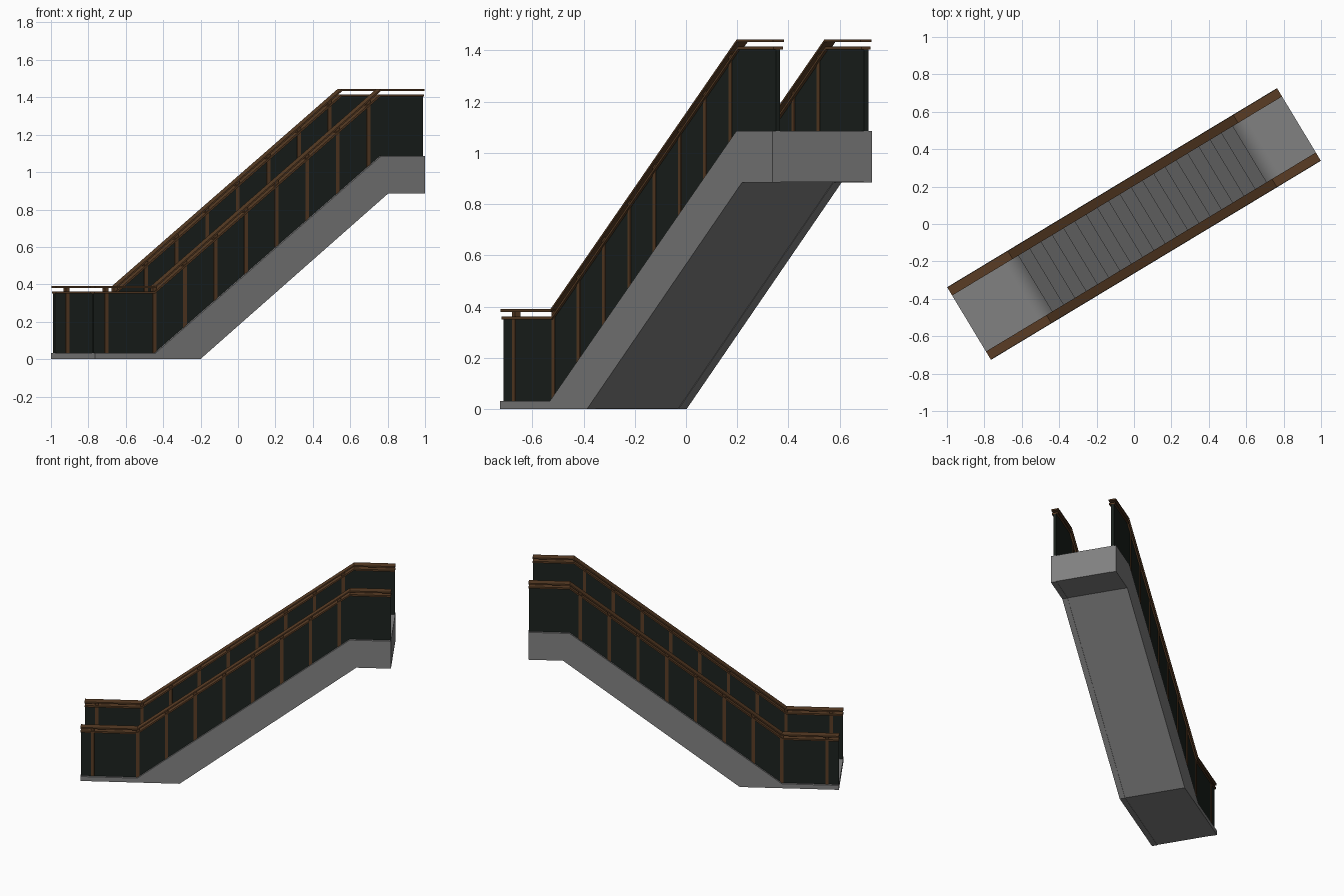
import bpy, bmesh, math
from mathutils import Matrix

if "Cube" in bpy.data.objects:
    bpy.data.objects.remove(bpy.data.objects["Cube"])

ROT = Matrix.Rotation(math.radians(31.1), 4, 'Z')
END, U0, U1 = 1.03, -0.652, 0.756      # half length, lower and upper kink
Z0, Z1 = 0.032, 1.085                  # landing heights
SLOPE = (Z1 - Z0) / (U1 - U0)


def material(name, rgb):
    m = bpy.data.materials.new(name)
    m.diffuse_color = (*rgb, 1)
    m.use_nodes = True
    m.node_tree.nodes["Principled BSDF"].inputs["Base Color"].default_value = m.diffuse_color
    return m


BROWN = material("brown_metal", (0.100, 0.046, 0.018))
GLASS = material("dark_glass", (0.011, 0.016, 0.013))
GREY = material("dark_grey", (0.22, 0.22, 0.22))


def top(u):
    """Height of the landing / incline line at u."""
    return Z0 + SLOPE * (min(max(u, U0), U1) - U0)


def band(lo, hi, end=END):
    """Profile that follows the incline between two height offsets."""
    us = [-end, U0, U1, end]
    return [(u, top(u) + lo) for u in us] + [(u, top(u) + hi) for u in reversed(us)]


def prism(name, profiles, v0, v1, mat, smooth=()):
    """Extrude side profiles (u, z) across the width, then turn to the diagonal."""
    bm = bmesh.new()
    for prof in profiles:
        a = [bm.verts.new((u, v0, z)) for u, z in prof]
        b = [bm.verts.new((u, v1, z)) for u, z in prof]
        bm.faces.new(a)
        bm.faces.new(b[::-1])
        n = len(prof)
        for i in range(n):
            j = (i + 1) % n
            f = bm.faces.new((a[j], a[i], b[i], b[j]))
            f.smooth = i in smooth
    bmesh.ops.recalc_face_normals(bm, faces=bm.faces)
    bm.transform(ROT)
    me = bpy.data.meshes.new(name)
    bm.to_mesh(me)
    bm.free()
    me.materials.append(mat)
    ob = bpy.data.objects.new(name, me)
    bpy.context.collection.objects.link(ob)
    return ob


# Underside shared by the truss and the side skirts
under = [(END, 0.885), (0.80, 0.885), (-0.372, 0), (-END, 0)]
recessed = [(END, 0.887), (0.798, 0.887), (-0.374, 0.002), (-END, 0.002)]

# Central truss with the stair run on top
N = 20
run, rise = (U1 - U0) / N, (Z1 - Z0) / N
stairs = [(-END, Z0), (U0 - 0.05, Z0)]
for i in range(N):
    u = U0 + run * (i + 0.5)
    stairs += [(u, Z0 + rise * i), (u, Z0 + rise * (i + 1))]
stairs += [(U1 + 0.05, Z1), (END, Z1)]
prism("stair_truss", [stairs + recessed], -0.19, 0.19, GREY,
      smooth=range(1, len(stairs) - 2))

# Posts: two at the lower landing, the rest evenly along the incline
post_u = [-0.95, -0.65] + [-0.46 + 0.191 * k for k in range(7)]
W = 0.011
posts = [[(u - W, top(u - W) - 0.004), (u + W, top(u + W) - 0.004),
          (u + W, top(u + W) + 0.35), (u - W, top(u - W) + 0.35)] for u in post_u]

# Skirt, glass, posts and the double rail on each side
for side, s in (("right", -1), ("left", 1)):
    skirt = [(-END, Z0), (U0, Z0), (U1, Z1), (END, Z1)] + under
    prism(side + "_skirt", [skirt], s * 0.19, s * 0.227, GREY)
    prism(side + "_glass_panel", [band(-0.004, 0.322, END - 0.002)], s * 0.191, s * 0.211, GLASS)
    prism(side + "_posts", posts, s * 0.188, s * 0.214, BROWN)
    prism(side + "_lower_rail", [band(0.318, 0.330, END - 0.001)], s * 0.179, s * 0.221, BROWN)
    prism(side + "_handrail", [band(0.348, 0.358)], s * 0.175, s * 0.225, BROWN)
